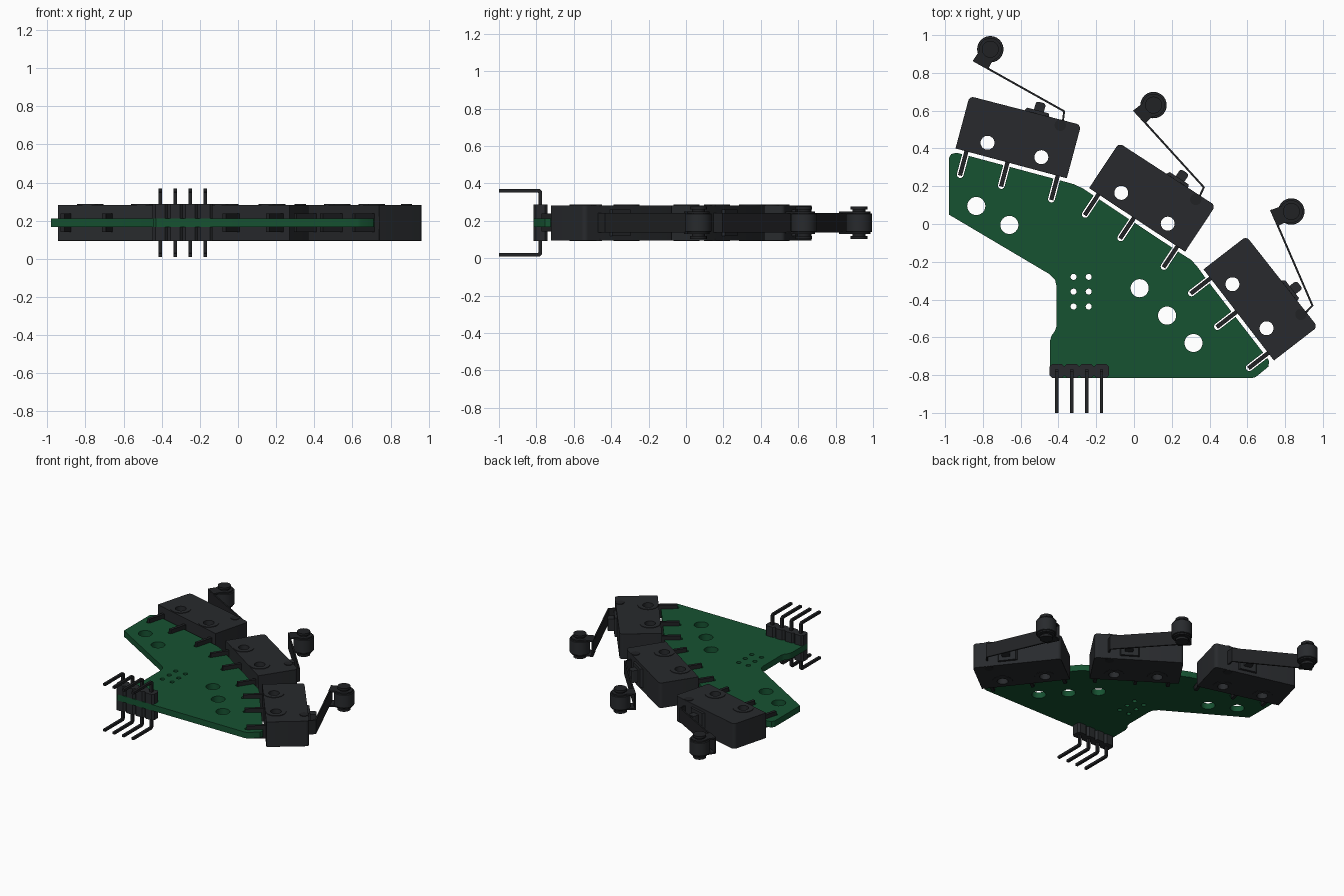
import bpy, bmesh
from math import sin, cos, pi, radians
from mathutils import Matrix, Vector

if "Cube" in bpy.data.objects:
    bpy.data.objects.remove(bpy.data.objects["Cube"])


def material(name, r, g, b):
    m = bpy.data.materials.new(name)
    m.diffuse_color = (r, g, b, 1)
    m.use_nodes = True
    m.node_tree.nodes["Principled BSDF"].inputs["Base Color"].default_value = m.diffuse_color
    return m


GREEN = material("board_green", 0.008, 0.085, 0.031)
BLACK = material("dark_plastic", 0.021, 0.023, 0.026)
METAL = material("dark_metal", 0.015, 0.016, 0.018)
MID = 0.19


def circle(x, y, r, n=24, start=0.0):
    return [(x + r * cos(start + 2 * pi * i / n), y + r * sin(start + 2 * pi * i / n)) for i in range(n)]


def arc(x, y, r, a0, a1, n=6):
    return [(x + r * cos(radians(a0 + (a1 - a0) * i / n)),
             y + r * sin(radians(a0 + (a1 - a0) * i / n))) for i in range(n + 1)]


def box(x0, x1, y0, y1):
    return [(x0, y0), (x1, y0), (x1, y1), (x0, y1)]


def plate(name, loops, z0, z1, mat, frame=Matrix(), bevel=0.0):
    """Extrude a flat outline (further loops are holes) from z0 to z1."""
    cu = bpy.data.curves.new(name, 'CURVE')
    cu.dimensions = '2D'
    cu.fill_mode = 'BOTH'
    cu.extrude = (z1 - z0) / 2
    for loop in loops:
        sp = cu.splines.new('POLY')
        sp.points.add(len(loop) - 1)
        for p, (x, y) in zip(sp.points, loop):
            p.co = (x, y, 0, 1)
        sp.use_cyclic_u = True
    tmp = bpy.data.objects.new(name + "_curve", cu)
    me = bpy.data.meshes.new_from_object(tmp)
    bpy.data.objects.remove(tmp)
    bm = bmesh.new()
    bm.from_mesh(me)
    bmesh.ops.remove_doubles(bm, verts=bm.verts, dist=1e-5)
    bmesh.ops.recalc_face_normals(bm, faces=bm.faces)
    bmesh.ops.translate(bm, verts=bm.verts, vec=(0, 0, (z0 + z1) / 2))
    bm.to_mesh(me)
    bm.free()
    me.name = name
    me.materials.clear()
    me.materials.append(mat)
    ob = bpy.data.objects.new(name, me)
    ob.matrix_world = frame
    bpy.context.collection.objects.link(ob)
    if bevel:
        mod = ob.modifiers.new("edge_bevel", 'BEVEL')
        mod.width = bevel
        mod.segments = 1
        mod.limit_method = 'ANGLE'
        mod.angle_limit = radians(50)
    return ob


def both_sides(name, loops, inner, outer, mat, frame):
    """Mirrored pair of plates above and below the mid plane."""
    plate(name + "_upper", loops, MID + inner, MID + outer, mat, frame)
    plate(name + "_lower", loops, MID - outer, MID - inner, mat, frame)


# Local frames of the three switches: x along the board edge, y outward
SWITCHES = [Matrix.Translation((x, y, 0)) @ Matrix.Rotation(radians(a), 4, 'Z')
            for x, y, a in ((-0.945, 0.40, -15), (-0.238, 0.19, -33.5), (0.368, -0.24, -52.3))]
PINS = (0.06, 0.285, 0.56)

# Circuit board outline with open slots along the switch edges
outline = [(-0.98, 0.05), (-0.98, 0.35), (-0.968, 0.37), (-0.94, 0.377)]
corners = [[(-0.32, 0.211), (-0.27, 0.188)], [(0.305, -0.192), (0.34, -0.232)], []]
for frame, corner in zip(SWITCHES, corners):
    for u in PINS:
        slot = [(u - 0.018, -0.02)] + arc(u, -0.127, 0.018, 180, 360) + [(u + 0.018, -0.02)]
        outline += [(frame @ Vector((x, y, 0))).to_2d()[:] for x, y in slot]
    outline += corner
outline += [(0.715, -0.725), (0.712, -0.755), (0.645, -0.81), (0.625, -0.815),
            (-0.43, -0.815), (-0.445, -0.80), (-0.445, -0.62), (-0.437, -0.592),
            (-0.418, -0.565), (-0.41, -0.54), (-0.41, -0.33), (-0.418, -0.295), (-0.445, -0.267)]
holes = [circle(x, y, 0.048, 32) for x, y in
         ((-0.835, 0.095), (-0.66, -0.005), (0.03, -0.34), (0.175, -0.485), (0.315, -0.63))]
holes += [circle(x, y, 0.016, 16) for x in (-0.32, -0.24) for y in (-0.28, -0.358, -0.437)]
plate("circuit_board", [outline] + holes, 0.167, 0.212, GREEN)


def switch(i, f):
    n = f"switch_{i}_"
    # Housing with two mounting holes
    mounts = [(0.156, 0.073), (0.451, 0.073)]
    shell = [(0, 0), (0.61, 0)] + arc(0.585, 0.267, 0.025, 0, 90) + arc(0.025, 0.262, 0.025, 90, 180)
    plate(n + "housing", [shell] + [circle(x, y, 0.037) for x, y in mounts],
          0.095, 0.283, BLACK, f, 0.006)
    for k, (x, y) in enumerate(mounts):
        both_sides(n + f"mount_ring_{k}", [circle(x, y, 0.07), circle(x, y, 0.037)],
                   0.092, 0.097, BLACK, f)
    # Plunger and its collar
    plate(n + "plunger_collar", [[(0.295, 0.28), (0.44, 0.28), (0.43, 0.307), (0.31, 0.307)]],
          0.12, 0.26, BLACK, f)
    plate(n + "plunger", [[(0.348, 0.30), (0.402, 0.30)] + arc(0.387, 0.338, 0.015, 0, 90, 3)
                          + arc(0.363, 0.338, 0.015, 90, 180, 3)], 0.145, 0.235, BLACK, f)
    # Hinge and bent lever arm
    both_sides(n + "hinge", [circle(0.504, 0.262, 0.03)], 0.085, 0.097, METAL, f)
    plate(n + "lever", [[(0.518, 0.28), (0.509, 0.343), (-0.03, 0.480), (-0.032, 0.470),
                         (0.500, 0.335), (0.508, 0.28)]], MID - 0.052, MID + 0.052, METAL, f)
    # Roller held between two fork cheeks
    rx, ry = 0.042, 0.555
    cheek = [(-0.032, 0.470), (0.058, 0.448), (0.068, 0.495)] + arc(rx, ry, 0.06, -30, 205, 14)
    both_sides(n + "fork_cheek", [cheek], 0.05, 0.06, METAL, f)
    plate(n + "roller", [circle(rx, ry, 0.07, 24)], MID - 0.05, MID + 0.05, BLACK, f, 0.006)
    plate(n + "roller_axle", [circle(rx, ry, 0.035, 20)], MID - 0.078, MID + 0.078, METAL, f)
    both_sides(n + "axle_head", [circle(rx, ry, 0.045, 20)], 0.07, 0.087, METAL, f)
    # Terminal blades lying in the board slots
    for k, u in enumerate(PINS):
        plate(n + f"terminal_{k}", [box(u - 0.011, u + 0.011, -0.132, 0.01)], 0.142, 0.238, METAL, f)


for i, frame in enumerate(SWITCHES, 1):
    switch(i, frame)

# Pin headers above and below the board, with bent pins
SIDE = Matrix(((0, 0, 1, 0), (1, 0, 0, 0), (0, 1, 0, 0), (0, 0, 0, 1)))  # profile y,z swept in x
upper = [(-1.0, 0.352), (-0.792, 0.352), (-0.788, 0.348), (-0.788, MID)]
outer = [(-0.77, MID), (-0.77, 0.358), (-0.782, 0.37), (-1.0, 0.37)]


def flip(points):
    return [(y, 2 * MID - z - 0.0) for y, z in reversed(points)]


bent = upper[:-1] + flip(upper[:-1]) + flip(outer[1:]) + outer[1:]
for k in range(4):
    x = -0.408 + k * 0.0787
    w, d, c = 0.0393, 0.037, 0.014
    cell = [(x - w + c, -0.778 - d), (x + w - c, -0.778 - d), (x + w, -0.778 - d + c),
            (x + w, -0.778 + d - c), (x + w - c, -0.778 + d), (x - w + c, -0.778 + d),
            (x - w, -0.778 + d - c), (x - w, -0.778 - d + c)]
    both_sides(f"header_block_{k}", [cell], 0.022, 0.097, BLACK, Matrix())
    plate(f"header_pin_{k}", [bent], x - 0.009, x + 0.009, METAL, SIDE)

# Smooth the round walls, keep the edges sharp
bpy.ops.object.select_all(action='SELECT')
bpy.context.view_layer.objects.active = bpy.context.selected_objects[0]
bpy.ops.object.shade_smooth_by_angle(angle=radians(30))
